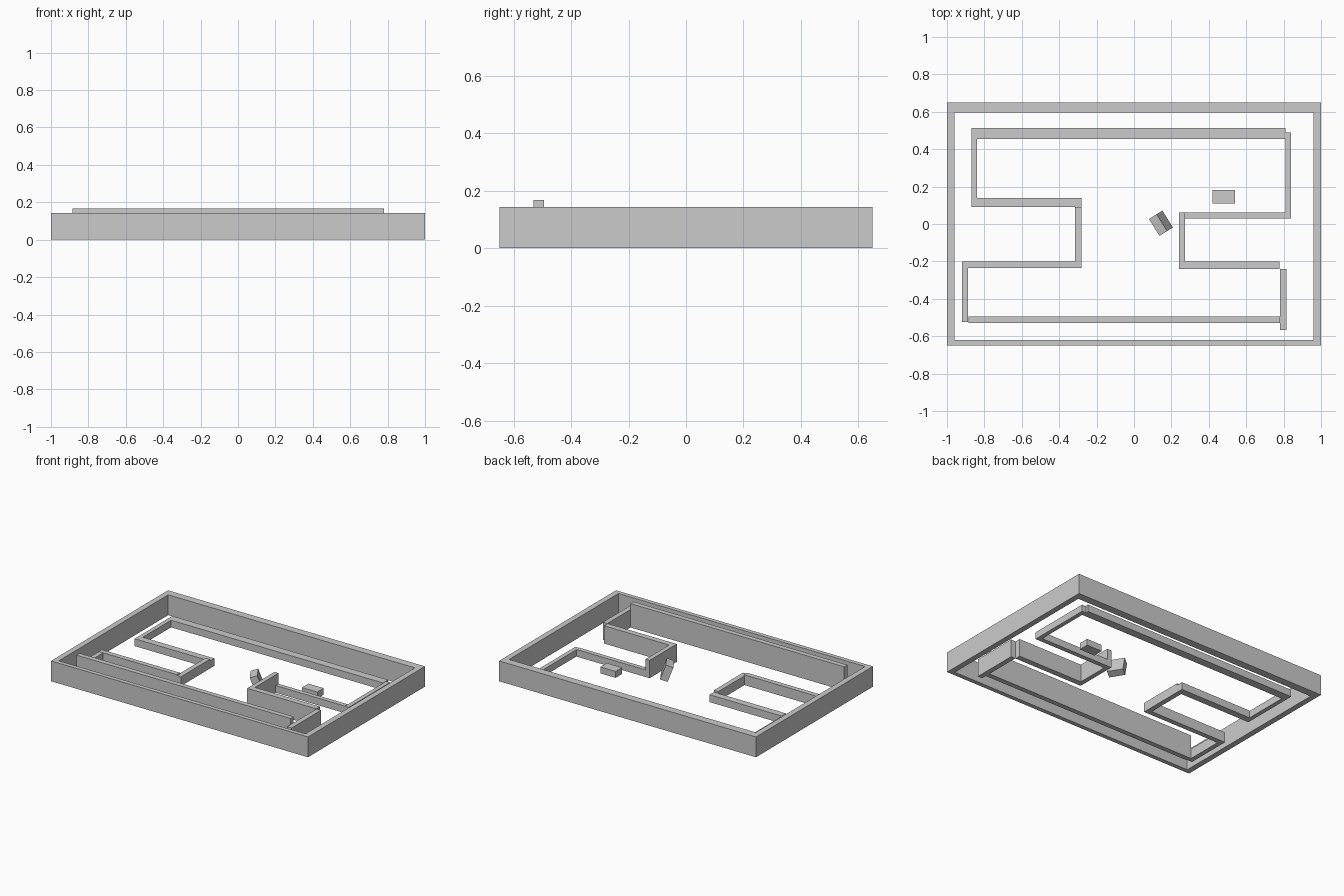
import bpy
from math import radians
from mathutils import Matrix, Vector


def box(name, x0, x1, y0, y1, top):
    """Upright box standing on the ground."""
    bpy.ops.mesh.primitive_cube_add(size=1)
    o = bpy.context.object
    o.name = name
    o.data.transform(Matrix.Diagonal((x1 - x0, y1 - y0, top, 1)))
    o.location = ((x0 + x1) / 2, (y0 + y1) / 2, top / 2)
    return o


# Outer rectangular frame, open in the middle
H = 0.143
box("frame_back", -1, 1, 0.595, 0.65, H)
box("frame_front", -1, 1, -0.65, -0.62, H)
box("frame_left", -1, -0.96, -0.62, 0.595, H)
box("frame_right", 0.96, 1, -0.62, 0.595, H)

# Long inner walls
box("inner_back_wall", -0.87, 0.81, 0.455, 0.512, 0.05)
box("inner_front_wall", -0.885, 0.78, -0.53, -0.495, 0.168)

# Left inner walls, stepping in towards the middle
box("left_back_side", -0.87, -0.84, 0.09, 0.46, 0.05)
box("left_back_step", -0.84, -0.28, 0.09, 0.138, 0.052)
box("left_neck", -0.315, -0.28, -0.235, 0.09, 0.065)
box("left_front_step", -0.92, -0.31, -0.235, -0.2, 0.072)
box("left_front_side", -0.92, -0.887, -0.525, -0.235, 0.07)

# Right inner walls
box("right_back_side", 0.81, 0.84, 0.03, 0.49, 0.048)
box("right_back_step", 0.27, 0.81, 0.03, 0.062, 0.05)
box("right_neck", 0.24, 0.272, -0.24, 0.062, 0.125)
box("right_front_step", 0.272, 0.777, -0.24, -0.2, 0.125)
box("right_front_side", 0.78, 0.815, -0.567, -0.24, 0.125)

# Loose low block
box("low_block", 0.42, 0.54, 0.11, 0.182, 0.045)

# Loose leaning block
block = box("leaning_block", 0, 0.051, 0, 0.106, 0.108)
block.location = Vector((0.144, 0.004, 0.061))
block.rotation_euler = (0, radians(-20), radians(32))
